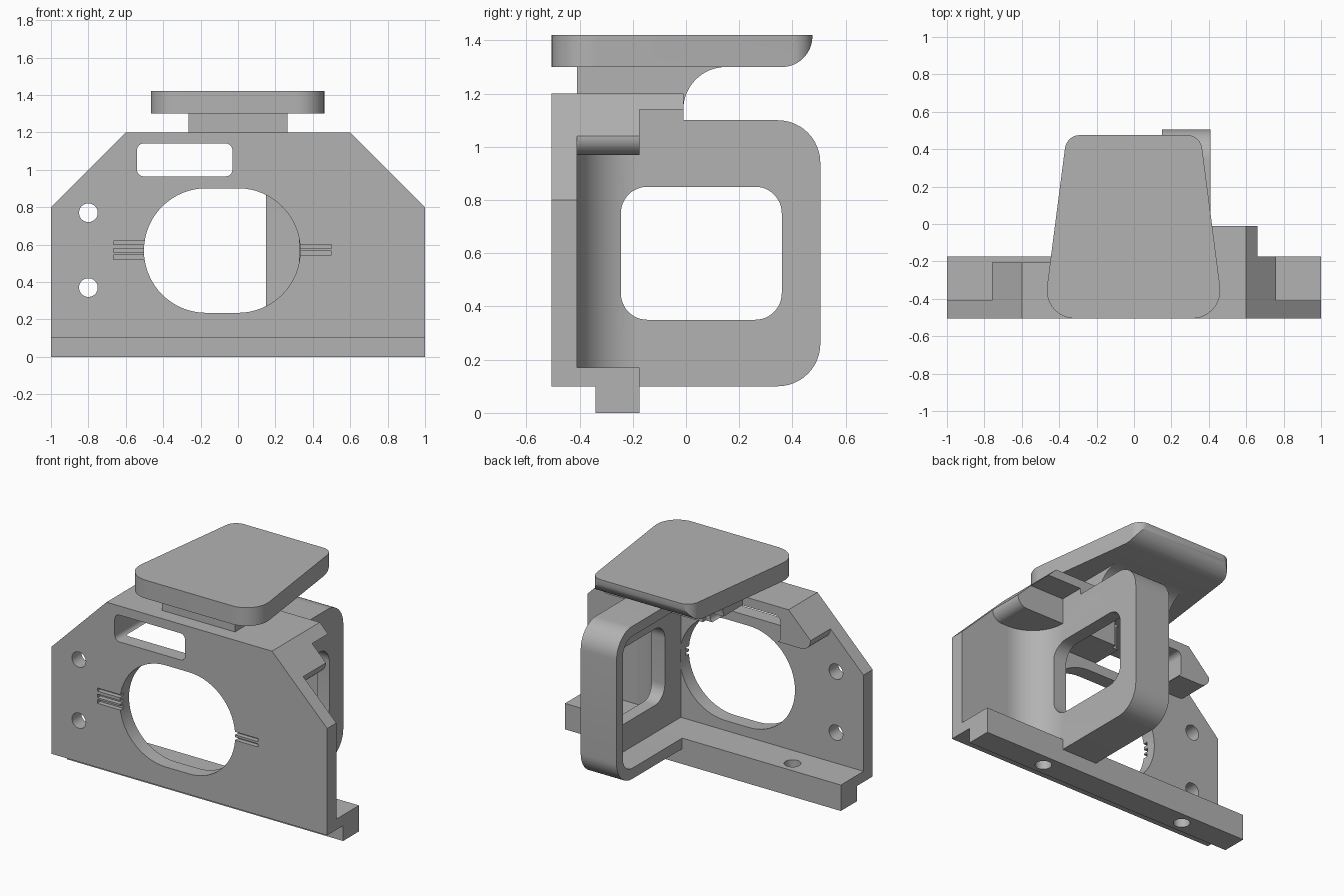
import bpy, bmesh, math
from mathutils import Vector

cube = bpy.data.objects.get("Cube")
if cube:
    bpy.data.objects.remove(cube, do_unlink=True)

grey = bpy.data.materials.new("plain_grey")
grey.use_nodes = True
colour = (0.45, 0.45, 0.45, 1)
grey.diffuse_color = colour
grey.node_tree.nodes["Principled BSDF"].inputs["Base Color"].default_value = colour


def arc(cx, cy, r, start, end, n=16):
    angles = [math.radians(start + (end - start) * i / n) for i in range(n + 1)]
    return [(cx + r * math.cos(a), cy + r * math.sin(a)) for a in angles]


def rounded(points, radii, n=12):
    """Replace each polygon corner that has a radius with a tangent arc."""
    out = []
    for i, r in enumerate(radii):
        p = Vector(points[i])
        if not r:
            out.append(tuple(p))
            continue
        a = (Vector(points[i - 1]) - p).normalized()
        b = (Vector(points[(i + 1) % len(points)]) - p).normalized()
        half = a.angle(b) / 2
        centre = p + (a + b).normalized() * r / math.sin(half)
        v0 = p + a * r / math.tan(half) - centre
        v1 = p + b * r / math.tan(half) - centre
        sweep = v0.angle(v1)
        for k in range(n + 1):
            t = k / n
            v = (v0 * math.sin((1 - t) * sweep) + v1 * math.sin(t * sweep)) / math.sin(sweep)
            out.append(tuple(centre + v))
    return out


def rect(u0, v0, u1, v1):
    return [(u0, v0), (u1, v0), (u1, v1), (u0, v1)]


def prism(name, profile, axis, lo, hi):
    """Extrude a profile along one axis; the other two axes keep x, y, z order."""
    place = {"x": lambda u, v, d: (d, u, v),
             "y": lambda u, v, d: (u, d, v),
             "z": lambda u, v, d: (u, v, d)}[axis]
    bm = bmesh.new()
    ends = [[bm.verts.new(place(u, v, d)) for u, v in profile] for d in (lo, hi)]
    bm.faces.new(ends[0])
    bm.faces.new(ends[1])
    for i in range(len(profile)):
        j = (i + 1) % len(profile)
        bm.faces.new((ends[0][i], ends[0][j], ends[1][j], ends[1][i]))
    bmesh.ops.recalc_face_normals(bm, faces=bm.faces)
    mesh = bpy.data.meshes.new(name)
    bm.to_mesh(mesh)
    bm.free()
    mesh.materials.append(grey)
    ob = bpy.data.objects.new(name, mesh)
    bpy.context.collection.objects.link(ob)
    return ob


def combine(target, tool, operation="DIFFERENCE"):
    mod = target.modifiers.new("boolean", "BOOLEAN")
    mod.operation, mod.object, mod.solver = operation, tool, "EXACT"
    bpy.context.view_layer.objects.active = target
    bpy.ops.object.modifier_apply(modifier=mod.name)
    bpy.data.objects.remove(tool, do_unlink=True)


def slot_cutter():
    profile = rounded(rect(-0.54, 0.965, -0.03, 1.14), [0.035] * 4)
    return prism("cutter", profile, "y", -0.6, 0.1)


FRONT, BACK = -0.505, -0.41

# Front plate with chamfered shoulders
plate = prism("front_plate", [(-1, 0.1), (1, 0.1), (1, 0.8), (0.6, 1.2), (-0.6, 1.2), (-1, 0.8)],
              "y", FRONT, BACK)
lens = arc(0, 0.568, 0.333, -90, 90, 32) + arc(-0.17, 0.568, 0.333, 90, 270, 32)
combine(plate, prism("cutter", lens, "y", -0.6, -0.3))
combine(plate, slot_cutter())
for z in (0.37, 0.77):
    combine(plate, prism("cutter", arc(-0.8, z, 0.05, 0, 350, 35), "y", -0.6, -0.3))

# Narrow grooves on either side of the large opening
for x0, x1, z0, z1 in ((-0.665, -0.45, 0.52, 0.545), (-0.665, -0.45, 0.557, 0.58),
                       (-0.665, -0.45, 0.6, 0.62),
                       (0.28, 0.5, 0.545, 0.565), (0.28, 0.5, 0.58, 0.6)):
    combine(plate, prism("cutter", rect(x0, z0, x1, z1), "y", -0.6, FRONT + 0.03))

# Stepped base rail with two vertical screw holes
rail = prism("base_rail", [(BACK, 0.1), (-0.34, 0.1), (-0.34, 0), (-0.175, 0),
                           (-0.175, 0.17), (BACK, 0.17)], "x", -1, 1)
for x in (-0.59, 0.49):
    combine(rail, prism("cutter", arc(x, -0.26, 0.05, 0, 350, 35), "z", -0.1, 0.3))

# Upper blocks behind the plate, rounded at the lower outer corners
for side, name, depth in ((-1, "right_upper_block", -0.205), (1, "left_upper_block", -0.175)):
    pts = [(0, 0.97), (side * 0.76, 0.97), (side * 0.76, 1.04), (side * 0.6, 1.2), (0, 1.2)]
    block = prism(name, rounded(pts, [0, 0.069, 0, 0, 0]), "y", BACK, depth)
    if side < 0:
        combine(block, slot_cutter())

# Shelf that ties the neck to the side frame
prism("top_shelf", [(-0.265, 1.14), (0.15, 1.14), (0.15, 1.1), (0.41, 1.1), (0.41, 1.14),
                    (0.66, 1.14), (0.6, 1.2), (-0.265, 1.2)], "y", BACK, -0.01)

# Side frame: open tray with a window and a curved flare into the plate
frame = prism("side_frame", rounded(rect(BACK, 0.1, 0.505, 1.1), [0, 0.16, 0.16, 0]),
              "x", 0.15, 0.41)
pocket = rounded(rect(-0.5, 0.17, 0.44, 1.035), [0, 0.1, 0.1, 0])
combine(frame, prism("cutter", pocket, "x", 0, 0.325))
flare = [(0.38, BACK), (0.38, -0.175)] + arc(0.645, -0.175, 0.235, 180, 270, 24)
combine(frame, prism("flare", flare, "z", 0.15, 0.99), "UNION")
window = rounded(rect(-0.245, 0.35, 0.36, 0.85), [0.1] * 4)
combine(frame, prism("cutter", window, "x", 0.2, 0.9))

# Neck with a concave curve under the pad
prism("neck", [(BACK, 1.14)] + arc(0.15, 1.14, 0.16, 180, 90) + [(BACK, 1.3)],
      "x", -0.265, 0.265)

# Tapered top pad, its rear underside rounded
outline = [(-0.487, FRONT), (0.482, FRONT), (0.355, 0.475), (-0.36, 0.475)]
pad = prism("top_pad", rounded(outline, [0.15, 0.15, 0.08, 0.08]), "z", 1.3, 1.42)
side_profile = [(-0.7, 1.2), (-0.7, 1.5), (0.475, 1.5)] + arc(0.36, 1.415, 0.115, 0, -90) + [(0.36, 1.2)]
combine(pad, prism("cutter", side_profile, "x", -0.8, 0.8), "INTERSECT")

# Smooth the curved walls and keep the edges sharp
for ob in bpy.context.scene.objects:
    if ob.type == "MESH":
        bpy.ops.object.select_all(action="DESELECT")
        ob.select_set(True)
        bpy.context.view_layer.objects.active = ob
        bpy.ops.object.shade_smooth_by_angle(angle=math.radians(30))
